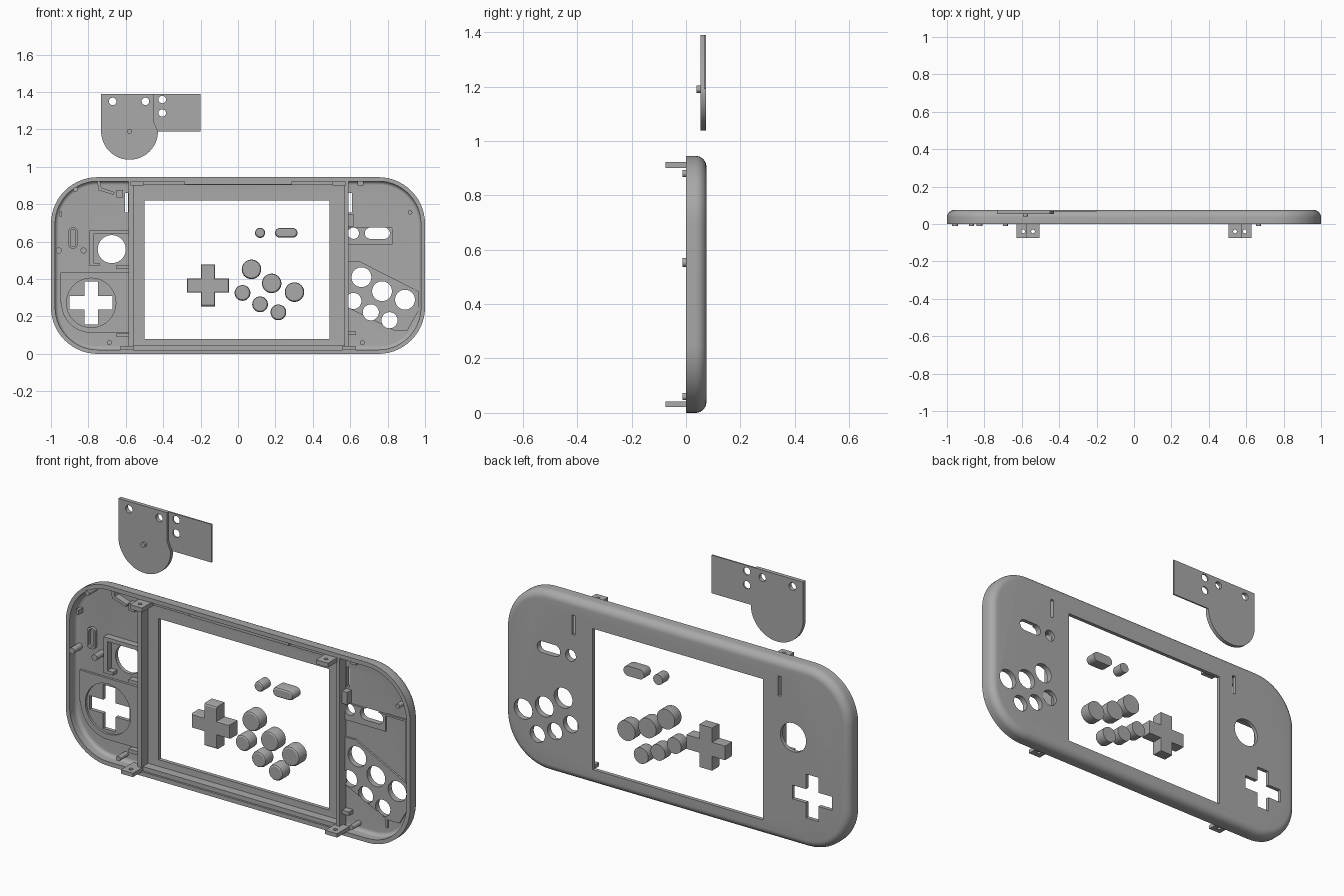
import bpy, bmesh
from math import sin, cos, pi, radians

if "Cube" in bpy.data.objects:
    bpy.data.objects.remove(bpy.data.objects["Cube"])

grey = bpy.data.materials.new("plain_grey")
grey.use_nodes = True
GREY = (0.4, 0.4, 0.4, 1)
grey.diffuse_color = GREY
grey.node_tree.nodes["Principled BSDF"].inputs["Base Color"].default_value = GREY


# Outlines in the x-z plane
def rrect(cx, cz, hw, hh, r, n=10):
    pts = []
    for k, (sx, sz) in enumerate([(1, 1), (-1, 1), (-1, -1), (1, -1)]):
        for i in range(n + 1):
            a = (k + i / n) * pi / 2
            pts.append((cx + sx * (hw - r) + r * cos(a), cz + sz * (hh - r) + r * sin(a)))
    return pts


def circle(cx, cz, r):
    return rrect(cx, cz, r, r, r)


def rect(x0, x1, z0, z1):
    return [(x1, z1), (x0, z1), (x0, z0), (x1, z0)]


def cross(cx, cz, l, w):
    quarter = [(l, w), (w, w), (w, l)]
    pts = []
    for k in range(4):
        for x, z in [(l, -w), (l, w), (w, w)]:
            for _ in range(k):
                x, z = -z, x
            pts.append((cx + x, cz + z))
    return pts


def arc(cx, cz, r, a0, a1, n=24):
    angles = [radians(a0 + (a1 - a0) * i / n) for i in range(n + 1)]
    return [(cx + r * cos(a), cz + r * sin(a)) for a in angles]


def slab(outline, y0, y1):
    return [(outline, y0), (outline, y1)]


# Join stacked outlines into closed solids
def build(name, solids):
    bm = bmesh.new()
    for rings in solids:
        loops = [[bm.verts.new((x, y, z)) for x, z in pts] for pts, y in rings]
        n = len(loops[0])
        for a, b in zip(loops, loops[1:]):
            for i in range(n):
                j = (i + 1) % n
                bm.faces.new((a[i], a[j], b[j], b[i]))
        bm.faces.new(loops[0][::-1])
        bm.faces.new(loops[-1])
    bmesh.ops.remove_doubles(bm, verts=bm.verts, dist=1e-5)
    bmesh.ops.recalc_face_normals(bm, faces=bm.faces)
    me = bpy.data.meshes.new(name)
    bm.to_mesh(me)
    bm.free()
    me.materials.append(grey)
    ob = bpy.data.objects.new(name, me)
    bpy.context.collection.objects.link(ob)
    return ob


def activate(ob):
    bpy.ops.object.select_all(action='DESELECT')
    ob.select_set(True)
    bpy.context.view_layer.objects.active = ob


def cut(ob, cutter):
    cutter.hide_render = True
    mod = ob.modifiers.new("cut", 'BOOLEAN')
    mod.operation = 'DIFFERENCE'
    mod.solver = 'EXACT'
    mod.object = cutter
    activate(ob)
    bpy.ops.object.modifier_apply(modifier=mod.name)


def smooth(ob):
    activate(ob)
    bpy.ops.object.shade_smooth_by_angle(angle=radians(32))


# Rounded tray solid: straight wall, then a fillet towards the back
def tray(inset, y0, y1, fillet, steps=8):
    def ring(d):
        return rrect(0, 0.4725, 1 - d, 0.4725 - d, 0.25 - d, 14)
    rings = [(ring(inset), y0)]
    for i in range(steps + 1):
        a = i / steps * pi / 2
        rings.append((ring(inset + fillet * (1 - cos(a))), y1 - fillet * (1 - sin(a))))
    return rings


BACK, FLOOR = 0.075, 0.055
shell = build("shell", [tray(0, 0, BACK, 0.04)])
cavity = build("cavity_cutter", [tray(0.022, -0.1, FLOOR, 0.02)])

# Openings through the back wall
big = [(0.66, 0.41), (0.77, 0.335), (0.893, 0.29)]
small = [(0.617, 0.283), (0.71, 0.222), (0.81, 0.18)]
openings = [rect(-0.5, 0.49, 0.08, 0.82), circle(-0.675, 0.56, 0.075),
            cross(-0.785, 0.273, 0.115, 0.036), circle(0.617, 0.645, 0.03),
            rrect(0.745, 0.645, 0.067, 0.03, 0.03),
            rect(-0.605, -0.587, 0.757, 0.86), rect(0.592, 0.61, 0.757, 0.86)]
openings += [circle(x, z, 0.053) for x, z in big]
openings += [circle(x, z, 0.043) for x, z in small]
holes = build("opening_cutter", [slab(o, -0.1, 0.1) for o in openings])
cut(shell, cavity)
cut(shell, holes)
smooth(shell)

# Raised pads on the inside floor
pad_left = build("direction_pad_seat", [slab(
    [(-0.95, 0.435), (-0.95, 0.273)] + arc(-0.785, 0.273, 0.16, 180, 270)
    + [(-0.582, 0.113), (-0.582, 0.435)], 0.043, 0.057)])
well = build("well_cutter", [slab(circle(-0.785, 0.273, 0.132), 0, 0.1)])
cut(pad_left, well)
pad_right = build("button_seat", [slab(
    [(0.58, 0.495), (0.65, 0.495), (0.965, 0.335), (0.965, 0.23), (0.905, 0.125),
     (0.835, 0.125), (0.58, 0.25)], 0.045, 0.057)])
pad_pill = build("small_button_seat", [slab(rect(0.585, 0.825, 0.585, 0.675), 0.045, 0.057)])
for pad in (pad_right, pad_pill):
    cut(pad, holes)
for pad in (pad_left, pad_right):
    smooth(pad)

# Ribs and bars framing the screen
build("screen_ribs", [slab(rect(-0.585, -0.56, 0.02, 0.925), 0, 0.057),
                      slab(rect(0.57, 0.59, 0.02, 0.925), 0, 0.057)])
build("screen_bars", [slab(rect(-0.56, 0.57, 0.018, 0.045), 0.01, 0.057),
                      slab(rect(-0.56, 0.57, 0.902, 0.927), 0.02, 0.057),
                      slab(rect(-0.285, 0.29, 0.907, 0.927), 0.006, 0.03)])

# Bracket around the round opening
build("stick_bracket", [slab(p, 0.02, 0.057) for p in (
    rect(-0.795, -0.773, 0.47, 0.66), rect(-0.773, -0.585, 0.64, 0.66),
    rect(-0.773, -0.74, 0.47, 0.487), rect(-0.65, -0.585, 0.455, 0.475))])

# Small clips, rails and stops
build("inner_clips", [slab(p, 0.02, 0.057) for p in (
    rect(0.59, 0.62, 0.68, 0.745), rect(0.64, 0.67, 0.9, 0.925),
    rect(-0.65, -0.615, 0.835, 0.875), rect(-0.65, -0.585, 0.09, 0.11),
    rect(-0.955, -0.94, 0.735, 0.76), rect(0.59, 0.63, 0.1, 0.12),
    [(-0.755, 0.925), (-0.745, 0.875), (-0.665, 0.85), (-0.66, 0.865),
     (-0.73, 0.888), (-0.738, 0.925)])])
build("inner_rails", [slab(p, 0.047, 0.057) for p in (
    rect(0.825, 0.95, 0.667, 0.677), rect(0.94, 0.95, 0.34, 0.667),
    rect(0.825, 0.835, 0.08, 0.125))])
rail = build("upright_slot_guide", [slab(rrect(-0.882, 0.62, 0.024, 0.056, 0.02), 0.04, 0.057)])
slot = build("guide_cutter", [slab(rrect(-0.882, 0.62, 0.014, 0.046, 0.014), 0, 0.1)])
cut(rail, slot)

# Locating pegs
pegs = build("pegs", [slab(circle(x, z, r), -0.012, 0.057) for x, z, r in (
    (-0.958, 0.553, 0.016), (-0.826, 0.553, 0.016), (-0.868, 0.88, 0.013),
    (-0.688, 0.06, 0.013), (0.665, 0.06, 0.013))]
    + [slab(circle(0.92, 0.757, 0.012), 0.01, 0.057)])
smooth(pegs)

# Screw tabs reaching forward, each with a hole
for side, s in (("left", 1), ("right", -1)):
    for level, x, z0, z1 in (("upper", 0.54, 0.9, 0.923), ("lower", 0.593, 0.022, 0.042)):
        tab = build(f"{level}_{side}_tab",
                    [slab(rect(s * x - 0.035, s * x + 0.035, z0, z1), -0.075, 0.03)])
        bpy.ops.mesh.primitive_cylinder_add(vertices=20, radius=0.01, depth=0.1,
                                            location=(s * x, -0.04, (z0 + z1) / 2))
        drill = bpy.context.object
        cut(tab, drill)
        bpy.data.objects.remove(drill)


# Loose buttons with chamfered fronts
def button(name, shape):
    ob = build(name, [[(shape(0.009), 0), (shape(0.003), 0.004), (shape(0), 0.012),
                       (shape(0), 0.065)]])
    smooth(ob)


loose = [(0.072, 0.452, 0.052), (0.18, 0.377, 0.052), (0.302, 0.33, 0.052),
         (0.024, 0.326, 0.042), (0.118, 0.265, 0.042), (0.216, 0.222, 0.042),
         (0.118, 0.647, 0.027)]
for i, (x, z, r) in enumerate(loose):
    button(f"round_button_{i + 1}", lambda d: circle(x, z, r - d))
button("long_button", lambda d: rrect(0.258, 0.647, 0.06 - d, 0.026 - d, 0.026 - d))
button("direction_pad", lambda d: cross(-0.16, 0.366, 0.112 - d, 0.037 - d / 3))

# Separate cover plate with a thinner tab and a peg
cover = build("cover_plate", [slab(
    [(-0.732, 1.39), (-0.45, 1.39), (-0.45, 1.24), (-0.428, 1.19)]
    + arc(-0.58, 1.19, 0.152, 0, -180), 0.053, 0.074)])
cover_tab = build("cover_tab", [slab(
    [(-0.45, 1.39), (-0.2, 1.39), (-0.2, 1.19), (-0.428, 1.19), (-0.45, 1.24)], 0.066, 0.074)])
screws = build("screw_cutter", [slab(circle(x, z, 0.02), 0, 0.1) for x, z in (
    (-0.67, 1.35), (-0.495, 1.35), (-0.405, 1.36), (-0.405, 1.288))])
cover_peg = build("cover_peg", [slab(circle(-0.58, 1.19, 0.013), 0.039, 0.06)])
for ob in (cover, cover_tab):
    cut(ob, screws)
for ob in (cover, cover_tab, cover_peg):
    smooth(ob)

for helper in (cavity, holes, well, slot, screws):
    bpy.data.objects.remove(helper)
